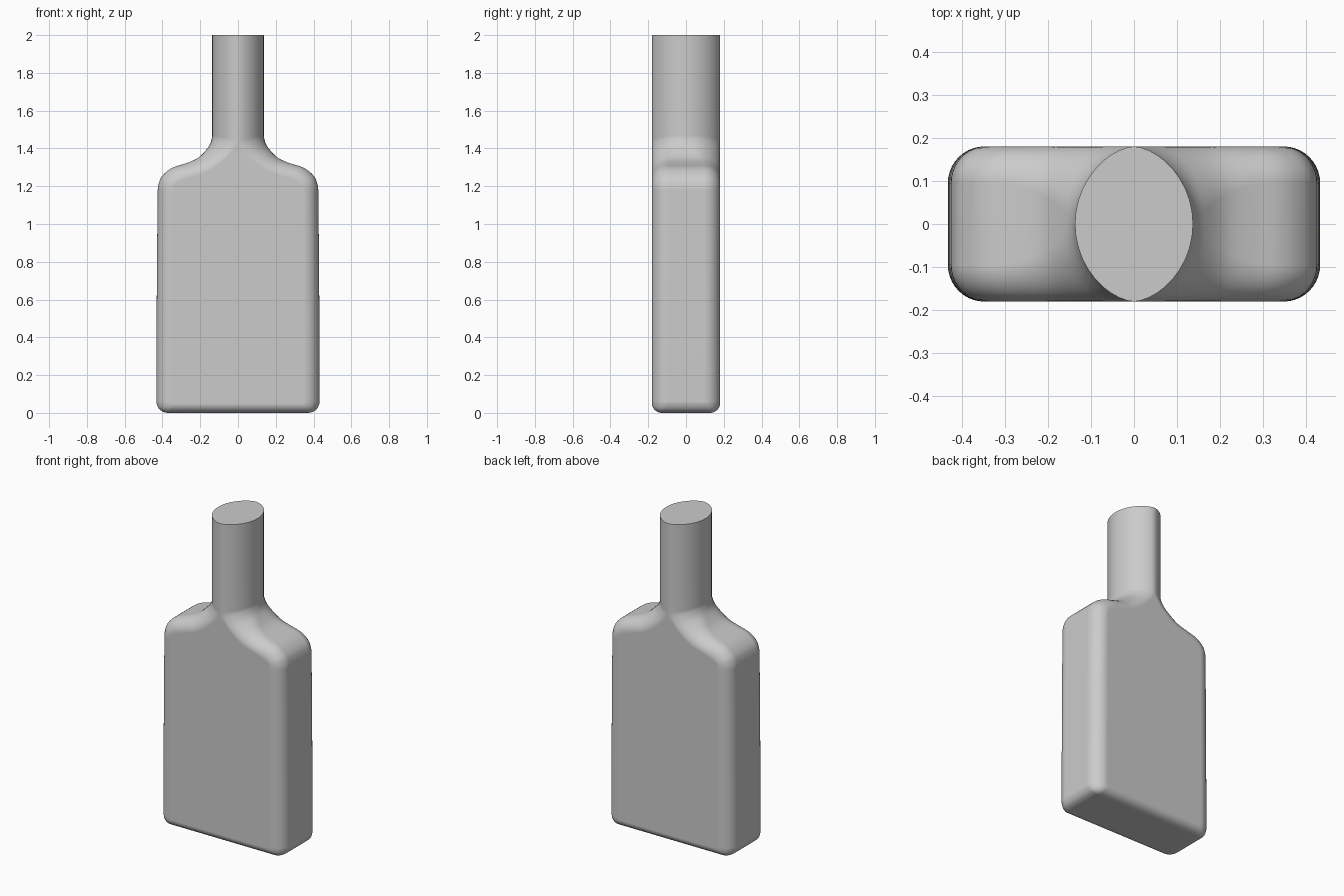
import bpy, bmesh, math

if "Cube" in bpy.data.objects:
    bpy.data.objects.remove(bpy.data.objects["Cube"])

HALF_DEPTH = 0.18
# Right half, bottom to top: outline x, z | inner edge of rounding x, z | depth of rounding
STATIONS = [
    (0.000, 0.000, 0.000, 0.050, 0.055),
    (0.370, 0.000, 0.330, 0.050, 0.055),
    (0.413, 0.016, 0.342, 0.053, 0.070),
    (0.432, 0.060, 0.347, 0.065, 0.085),
    (0.425, 1.180, 0.342, 1.180, 0.085),
    (0.413, 1.235, 0.335, 1.205, 0.085),
    (0.375, 1.280, 0.315, 1.222, 0.085),
    (0.335, 1.303, 0.290, 1.235, 0.085),
    (0.280, 1.320, 0.240, 1.250, 0.090),
    (0.220, 1.345, 0.165, 1.275, 0.110),
    (0.175, 1.385, 0.090, 1.325, 0.140),
    (0.145, 1.430, 0.030, 1.385, 0.170),
    (0.137, 1.470, 0.000, 1.440, 0.180),
    (0.137, 2.000, 0.000, 2.000, 0.180),
]
STEPS, ARC = 4, 10


def smooth_column(values, h):
    """Monotone cubic interpolation, so straight stretches never overshoot."""
    d = [(values[i + 1] - values[i]) / h[i] for i in range(len(h))]
    m = [d[0]]
    for a, b in zip(d, d[1:]):
        m.append(2 * a * b / (a + b) if a * b > 0 else 0.0)
    m.append(d[-1])
    out = []
    for i in range(len(h)):
        for k in range(STEPS):
            t = k / STEPS
            out.append((2*t**3 - 3*t**2 + 1) * values[i] + (3*t**2 - 2*t**3) * values[i + 1]
                       + h[i] * ((t**3 - 2*t**2 + t) * m[i] + (t**3 - t**2) * m[i + 1]))
    return out + [values[-1]]


h = [math.hypot(b[0] - a[0], b[1] - a[1]) for a, b in zip(STATIONS, STATIONS[1:])]
rows = list(zip(*[smooth_column(c, h) for c in zip(*STATIONS)]))

# Rounded wall: one strip of vertices from front to back per station
bm = bmesh.new()
grid = []
for x, z, qx, qz, b in rows:
    power = 1 + 0.2 * max(0, (b - 0.09) / 0.09)   # neck is slightly pointed
    half = []
    for k in range(ARC + 1):
        a = math.pi / 2 * k / ARC
        s = math.sin(a) ** power
        half.append((qx + (x - qx) * s, HALF_DEPTH - b + b * math.cos(a), qz + (z - qz) * s))
    strip = [(px, -py, pz) for px, py, pz in half] + half[::-1]
    grid.append([bm.verts.new(p) for p in strip])
for r0, r1 in zip(grid, grid[1:]):
    for j in range(len(r0) - 1):
        bm.faces.new((r0[j], r0[j + 1], r1[j + 1], r1[j]))

# Flat front and back panels, and the flat top of the neck
apex = next(i for i, r in enumerate(rows) if i > 0 and r[2] < 1e-4)
for side in (0, -1):
    bm.faces.new([r[side] for r in grid[:apex + 1]])
bm.faces.new(grid[-1])

bmesh.ops.remove_doubles(bm, verts=bm.verts, dist=1e-5)

# Other half
geom = bm.verts[:] + bm.edges[:] + bm.faces[:]
bmesh.ops.mirror(bm, geom=geom, axis='X', merge_dist=1e-5)
bmesh.ops.remove_doubles(bm, verts=bm.verts, dist=1e-5)
bmesh.ops.recalc_face_normals(bm, faces=bm.faces)

mesh = bpy.data.meshes.new("bottle")
bm.to_mesh(mesh)
bm.free()
bottle = bpy.data.objects.new("bottle", mesh)
bpy.context.collection.objects.link(bottle)
bpy.context.view_layer.objects.active = bottle
bottle.select_set(True)
bpy.ops.object.shade_smooth_by_angle(angle=math.radians(40))
weighted = bottle.modifiers.new("weighted_normals", 'WEIGHTED_NORMAL')
weighted.keep_sharp = True
